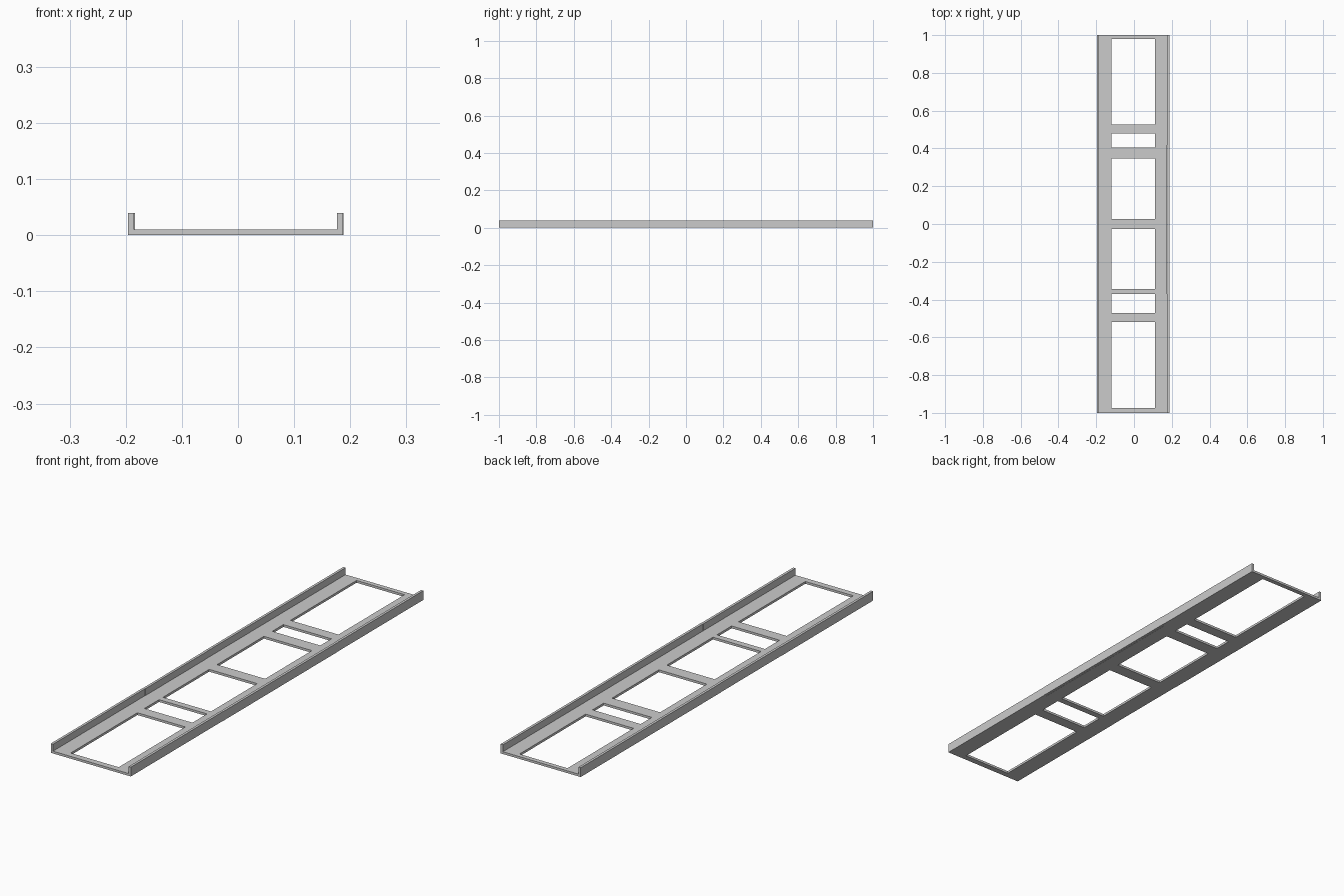
import bpy
import bmesh

if "Cube" in bpy.data.objects:
    bpy.data.objects.remove(bpy.data.objects["Cube"])

PLATE_TOP = 0.01
WALL_TOP = 0.04
HOLE_L, HOLE_R = -0.119, 0.111


def boxes(name, spans):
    """One object made of boxes given as (x0, x1, y0, y1, z0, z1)."""
    bm = bmesh.new()
    for x0, x1, y0, y1, z0, z1 in spans:
        verts = bmesh.ops.create_cube(bm, size=1)["verts"]
        for v in verts:
            v.co.x = x0 if v.co.x < 0 else x1
            v.co.y = y0 if v.co.y < 0 else y1
            v.co.z = z0 if v.co.z < 0 else z1
    mesh = bpy.data.meshes.new(name)
    bm.to_mesh(mesh)
    bm.free()
    obj = bpy.data.objects.new(name, mesh)
    bpy.context.collection.objects.link(obj)
    return obj


# Flat side rails along the full length
boxes("left_rail", [(-0.185, HOLE_L, -1, 1, 0, PLATE_TOP)])
boxes("right_rail", [(HOLE_R, 0.176, -1, 1, 0, PLATE_TOP)])

# Cross bars between the rails
bars = [(-1, -0.974), (-0.518, -0.47), (-0.37, -0.343), (-0.027, 0.027),
        (0.347, 0.404), (0.48, 0.528), (0.98, 1)]
for i, (y0, y1) in enumerate(bars):
    boxes(f"cross_bar_{i + 1}", [(HOLE_L, HOLE_R, y0, y1, 0, PLATE_TOP)])

# Upright walls, each in three sections with the middle one slightly offset
walls = {"left_wall": (-0.196, -0.185, (-1, -0.37, 0.045, 1)),
         "right_wall": (0.176, 0.187, (-1, -0.37, 0.418, 1))}
for name, (x0, x1, cuts) in walls.items():
    for i, shift in enumerate((0, 0.001, 0)):
        boxes(f"{name}_{i + 1}",
              [(x0 + shift, x1 + shift, cuts[i], cuts[i + 1], 0, WALL_TOP)])
